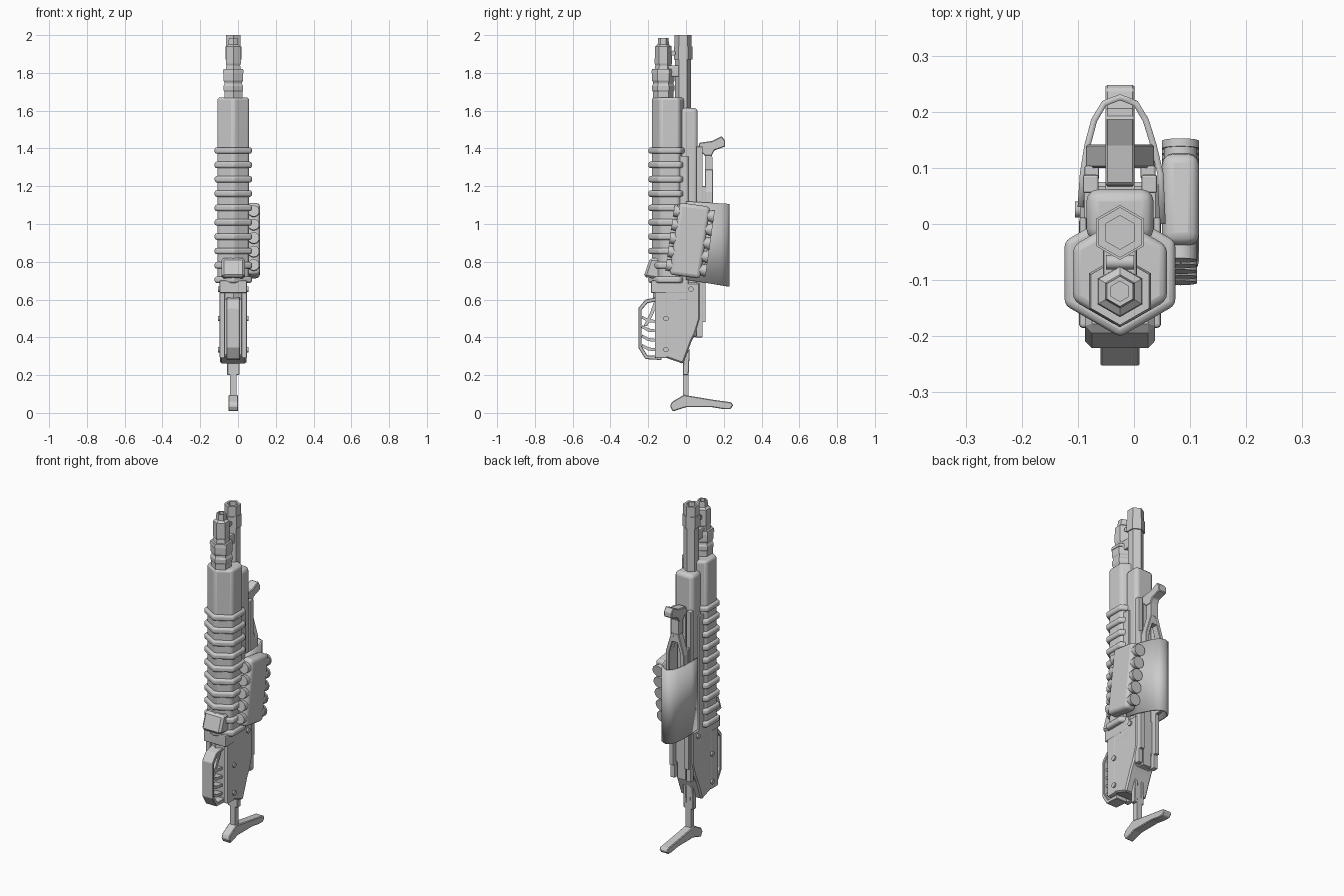
import bpy, bmesh, math
from mathutils import Matrix, Vector

if "Cube" in bpy.data.objects:
    bpy.data.objects.remove(bpy.data.objects["Cube"])

CX = -0.025  # centre plane of the weapon

grey = bpy.data.materials.new("plain grey")
grey.use_nodes = True
tone = (0.6, 0.6, 0.6, 1)
grey.diffuse_color = tone
grey.node_tree.nodes["Principled BSDF"].inputs["Base Color"].default_value = tone


def finish(name, bm, bevel=0, segments=2, smooth=False, matrix=None):
    bmesh.ops.recalc_face_normals(bm, faces=bm.faces)
    mesh = bpy.data.meshes.new(name)
    bm.to_mesh(mesh)
    bm.free()
    mesh.materials.append(grey)
    obj = bpy.data.objects.new(name, mesh)
    bpy.context.collection.objects.link(obj)
    if matrix:
        obj.matrix_world = matrix
    if bevel:
        mod = obj.modifiers.new("bevel", "BEVEL")
        mod.width, mod.segments = bevel, segments
        mod.limit_method, mod.angle_limit = "ANGLE", math.radians(30)
    if smooth:
        bpy.ops.object.select_all(action="DESELECT")
        obj.select_set(True)
        bpy.context.view_layer.objects.active = obj
        bpy.ops.object.shade_smooth_by_angle(angle=math.radians(40))
    return obj


def box(name, x, y, z, bevel=0, **kw):
    """Box from (low, high) ranges, x measured from the centre plane."""
    bm = bmesh.new()
    bmesh.ops.create_cube(bm, size=1)
    for v in bm.verts:
        v.co = [(a + b) / 2 + c * (b - a) for c, (a, b) in zip(v.co, (x, y, z))]
        v.co.x += CX
    return finish(name, bm, bevel, **kw)


def side_profile(name, points, half, x=0, bevel=0, hole=None):
    """Side outline (y, z) given thickness in x, optionally as an open ring."""
    bm = bmesh.new()
    loops = [points] if hole is None else [points, hole]
    rings = [[[bm.verts.new((CX + x + s * half, y, z)) for y, z in p]
              for p in loops] for s in (-1, 1)]
    n = len(points)
    for k in range(len(loops)):
        for i in range(n):
            j = (i + 1) % n
            bm.faces.new((rings[0][k][i], rings[0][k][j], rings[1][k][j], rings[1][k][i]))
    for side in rings:
        if hole is None:
            bm.faces.new(side[0])
        else:
            for i in range(n):
                j = (i + 1) % n
                bm.faces.new((side[0][i], side[0][j], side[1][j], side[1][i]))
    return finish(name, bm, bevel, 1)


def hex_stack(name, y, rings, bevel=0, segments=2, smooth=False):
    """Upright six-sided loft through (height, radius) rings."""
    bm = bmesh.new()
    loops = []
    for z, r in rings:
        angles = [math.radians(30 + 60 * i) for i in range(6)]
        loops.append([bm.verts.new((CX + r * math.cos(a), y + r * math.sin(a), z)) for a in angles])
    for low, high in zip(loops, loops[1:]):
        for i in range(6):
            j = (i + 1) % 6
            bm.faces.new((low[i], low[j], high[j], high[i]))
    bm.faces.new(loops[0])
    bm.faces.new(loops[-1])
    return finish(name, bm, bevel, segments, smooth)


def rod(name, centre, radius, length, axis, sides=12, matrix=None):
    bm = bmesh.new()
    bmesh.ops.create_cone(bm, cap_ends=True, segments=sides, radius1=radius,
                          radius2=radius, depth=length)
    turn = Matrix.Rotation(math.pi / 2, 4, "Y" if axis == "x" else "X")
    bmesh.ops.transform(bm, matrix=Matrix.Translation(centre) @ turn, verts=bm.verts)
    return finish(name, bm, smooth=True, matrix=matrix)


# Barrel with front collar and hollow muzzle
hex_stack("barrel", -0.015, [(0.65, 0.042), (1.87, 0.042), (1.87, 0.049), (1.94, 0.049),
                             (1.94, 0.045), (2.0, 0.045), (2.0, 0.03), (1.95, 0.03)])
# Magazine tube with stepped rings and cap
hex_stack("magazine_tube", -0.12, [
    (0.6, 0.055), (1.7, 0.055), (1.71, 0.06), (1.73, 0.06), (1.74, 0.054), (1.75, 0.054),
    (1.76, 0.06), (1.8, 0.06), (1.8, 0.064), (1.82, 0.06), (1.82, 0.046), (1.84, 0.042),
    (1.85, 0.046), (1.94, 0.044), (1.95, 0.03), (1.985, 0.027), (1.985, 0.018), (1.97, 0.018)])
box("magazine_clamp", (-0.03, 0.03), (-0.1, -0.03), (1.78, 1.84), 0.006)
rod("clamp_pin", (CX, -0.068, 1.905), 0.013, 0.05, "x")

# Pump handle with evenly spaced ribs
hex_stack("pump_body", -0.0875, [(0.69, 0.097), (1.67, 0.097)], 0.014, 3, True)
for i in range(10):
    z = 0.705 + i * 0.076
    hex_stack(f"pump_rib_{i + 1}", -0.0875, [(z - 0.017, 0.114), (z + 0.017, 0.114)], 0.011, 3, True)
side_profile("pump_lower_wedge", [(-0.225, 0.72), (-0.19, 0.82), (-0.1, 0.82), (-0.1, 0.7)], 0.062, bevel=0.012)

# Rear cover running along the barrel
box("barrel_cover", (-0.06, 0.06), (-0.03, 0.062), (0.4, 1.615), 0.022, segments=3, smooth=True)
for s in (-1, 1):
    box("action_bar", (s * 0.066 - 0.006, s * 0.066 + 0.006), (-0.04, 0.012), (0.6, 1.36), 0.003)
    box("rear_rail", (s * 0.052 - 0.014, s * 0.052 + 0.014), (0.055, 0.088), (0.4, 1.41), 0.004)
    box("stock_side_arm", (s * 0.05 - 0.013, s * 0.05 + 0.013), (0.08, 0.104), (0.48, 1.2), 0.003)
box("rear_spine", (-0.026, 0.026), (0.05, 0.078), (0.4, 1.41))

# Receiver and its pins
receiver = [(-0.13, 0.3), (-0.015, 0.26), (0.03, 0.38), (0.05, 0.42), (0.075, 0.5),
            (0.075, 0.69), (-0.13, 0.69)]
side_profile("receiver", receiver, 0.071, bevel=0.008)
box("receiver_collar", (-0.073, 0.073), (-0.185, 0.01), (0.635, 0.7), 0.006)
for s in (-1, 1):
    box("receiver_front_cheek", (s * 0.058 - 0.014, s * 0.058 + 0.014), (-0.165, -0.1), (0.29, 0.64), 0.006)
for y, z in [(-0.106, 0.5), (-0.106, 0.335), (0.026, 0.655)]:
    rod("receiver_pin", (CX, y, z), 0.014, 0.16, "x")

# Looped hand lever with finger rungs
outer = [(-0.14, 0.615), (-0.215, 0.6), (-0.252, 0.555), (-0.252, 0.345), (-0.215, 0.285), (-0.13, 0.28)]
inner = [(-0.145, 0.595), (-0.205, 0.58), (-0.236, 0.545), (-0.236, 0.355), (-0.205, 0.305), (-0.14, 0.305)]
side_profile("lever_loop", outer, 0.035, hole=inner, bevel=0.004)
for i in range(4):
    z = 0.33 + i * 0.05
    side_profile("lever_rung", [(-0.235, z + 0.02), (-0.2, z), (-0.13, z - 0.006),
                                (-0.13, z + 0.008), (-0.195, z + 0.016), (-0.232, z + 0.034)], 0.022)
side_profile("trigger", [(-0.14, 0.6), (-0.165, 0.6), (-0.19, 0.53), (-0.225, 0.46),
                         (-0.205, 0.46), (-0.175, 0.52)], 0.018)

# Lower stock: neck, flared root and shoulder piece
side_profile("lower_stock_neck", [(-0.016, 0.07), (0.014, 0.07), (0.014, 0.36), (-0.016, 0.3)], 0.017)
for s in (-1, 1):
    side_profile("lower_stock_fork", [(-0.016, 0.2), (0.014, 0.2), (0.02, 0.34), (-0.014, 0.3)],
                 0.01, x=s * 0.022, bevel=0.003)
side_profile("lower_shoulder_piece", [
    (-0.085, 0.035), (-0.07, 0.008), (0, 0.03), (0.14, 0.03), (0.2, 0.02), (0.235, 0.02), (0.25, 0.04),
    (0.24, 0.056), (0.14, 0.07), (0.02, 0.09), (-0.012, 0.095), (-0.075, 0.058)], 0.026, bevel=0.004)

# Upper folded stock: shoulder hook, neck and open fork
side_profile("upper_shoulder_hook", [
    (0.065, 1.4), (0.07, 1.43), (0.14, 1.44), (0.19, 1.465), (0.207, 1.44), (0.207, 1.41),
    (0.15, 1.39), (0.135, 1.36), (0.1, 1.36)], 0.026, bevel=0.004)
side_profile("upper_stock_neck", [(0.1, 1.24), (0.142, 1.24), (0.138, 1.39), (0.1, 1.39)], 0.024)
for s in (-1, 1):
    bm = bmesh.new()
    path = [(1.29, 0.012), (1.17, 0.048), (0.72, 0.05)]
    loops = [[bm.verts.new((CX + s * (x + dx), y, z)) for dx, y in
              ((-0.012, 0.1), (0.012, 0.1), (0.012, 0.142), (-0.012, 0.142))] for z, x in path]
    for a, b in zip(loops, loops[1:]):
        for i in range(4):
            bm.faces.new((a[i], a[i - 1], b[i - 1], b[i]))
    bm.faces.new(loops[0])
    bm.faces.new(loops[-1])
    finish("upper_stock_fork", bm, 0.003, 1)

# Cuff wrapped round the back of the stock, with slanted ends
bm = bmesh.new()
path = [(-0.07, 0.03), (-0.066, 0.09), (-0.058, 0.14), (-0.046, 0.185), (-0.028, 0.215), (0, 0.226),
        (0.028, 0.215), (0.046, 0.185), (0.06, 0.14), (0.072, 0.09), (0.076, 0.0)]
rows = [[bm.verts.new((CX + x, y, base - slope * y)) for x, y in path]
        for base, slope in ((0.705, 0.16), (1.12, 0.06))]
for i in range(len(path) - 1):
    bm.faces.new((rows[0][i], rows[0][i + 1], rows[1][i + 1], rows[1][i]))
cuff = finish("stock_cuff", bm, smooth=True)
solid = cuff.modifiers.new("thickness", "SOLIDIFY")
solid.thickness = 0.011
solid.offset = 0

# Tilted carrier holding five shells
tilt = Matrix.Translation(Vector((0.083, 0.02, 0.912))) @ Matrix.Rotation(math.radians(-8), 4, "X")
bm = bmesh.new()
bmesh.ops.create_cube(bm, size=1, matrix=Matrix.Diagonal((0.066, 0.165, 0.385, 1)))
finish("shell_carrier", bm, 0.02, 3, True, tilt)
for i in range(5):
    z = (i - 2) * 0.072
    rod(f"shell_{i + 1}", (0, 0, z), 0.03, 0.212, "y", 14, tilt)
    rod(f"shell_rim_{i + 1}", (0, 0.102, z), 0.034, 0.014, "y", 14, tilt)
